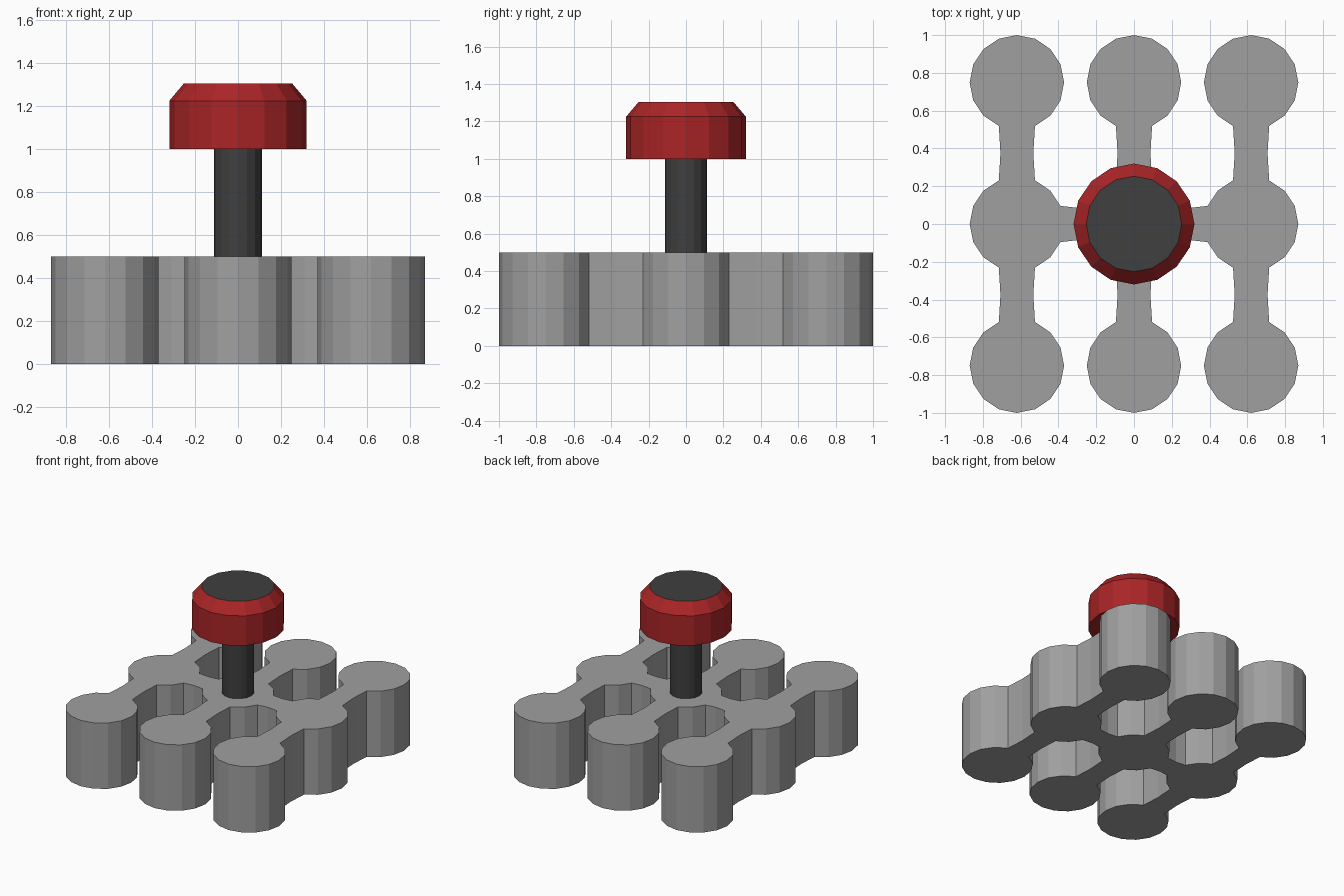
import bpy
import bmesh
from math import cos, sin, pi
from mathutils import Vector

SIDES = 16
POST_R = 0.25
BASE_H = 0.5
COL, ROW = 0.62, 0.75

cube = bpy.data.objects.get("Cube")
if cube:
    bpy.data.objects.remove(cube, do_unlink=True)


def material(name, colour):
    m = bpy.data.materials.new(name)
    m.use_nodes = True
    m.diffuse_color = (*colour, 1)
    m.node_tree.nodes["Principled BSDF"].inputs["Base Color"].default_value = (*colour, 1)
    return m


grey = material("grey metal", (0.35, 0.35, 0.35))
dark = material("dark charcoal", (0.05, 0.05, 0.05))
red = material("red", (0.40, 0.018, 0.02))


def finish(bm, name, *mats):
    bmesh.ops.recalc_face_normals(bm, faces=bm.faces[:])
    mesh = bpy.data.meshes.new(name)
    bm.to_mesh(mesh)
    bm.free()
    for m in mats:
        mesh.materials.append(m)
    obj = bpy.data.objects.new(name, mesh)
    bpy.context.collection.objects.link(obj)
    return obj


def ring(bm, radius, z, centre=(0, 0)):
    steps = [2 * pi * i / SIDES for i in range(SIDES)]
    return [bm.verts.new((centre[0] + radius * cos(a), centre[1] + radius * sin(a), z))
            for a in steps]


def turned(bm, profile):
    """Closed faceted solid from (radius, z) rings; returns its top face."""
    rings = [ring(bm, r, z) for r, z in profile]
    for low, high in zip(rings, rings[1:]):
        for i in range(SIDES):
            j = (i + 1) % SIDES
            bm.faces.new((low[i], low[j], high[j], high[i]))
    bm.faces.new(rings[0][::-1])
    return bm.faces.new(rings[-1])


def link(bm, start, end):
    """Slightly waisted bar footprint joining two neighbouring posts."""
    a, b = Vector(start), Vector(end)
    d = (b - a).normalized()
    n = Vector((-d.y, d.x))
    step = 2 * pi / SIDES
    along, across = POST_R * cos(step), POST_R * sin(step)
    mid = (a + b) / 2
    waist = 0.087
    pts = [a + d * along + n * across, a + d * POST_R, a + d * along - n * across,
           mid - n * waist,
           b - d * along - n * across, b - d * POST_R, b - d * along + n * across,
           mid + n * waist]
    bm.faces.new([bm.verts.new((p.x, p.y, 0)) for p in pts])


# Base: nine posts in a grid, joined along columns and across the middle row
bm = bmesh.new()
for x in (-COL, 0, COL):
    for y in (-ROW, 0, ROW):
        bm.faces.new(ring(bm, POST_R, 0, (x, y)))
    for y in (-ROW, ROW):
        link(bm, (x, 0), (x, y))
    if x:
        link(bm, (0, 0), (x, 0))
bmesh.ops.remove_doubles(bm, verts=bm.verts[:], dist=0.001)
bmesh.ops.recalc_face_normals(bm, faces=bm.faces[:])
result = bmesh.ops.extrude_face_region(bm, geom=bm.faces[:])
raised = [g for g in result["geom"] if isinstance(g, bmesh.types.BMVert)]
bmesh.ops.translate(bm, verts=raised, vec=(0, 0, BASE_H))
finish(bm, "gate_base", grey)

# Lever stem
bm = bmesh.new()
turned(bm, [(0.112, BASE_H), (0.112, 1.0)])
finish(bm, "lever_stem", dark)

# Knob with chamfered rim and dark top face
bm = bmesh.new()
top = turned(bm, [(0.32, 1.0), (0.32, 1.225), (0.253, 1.305)])
top.material_index = 1
finish(bm, "lever_knob", red, dark)
